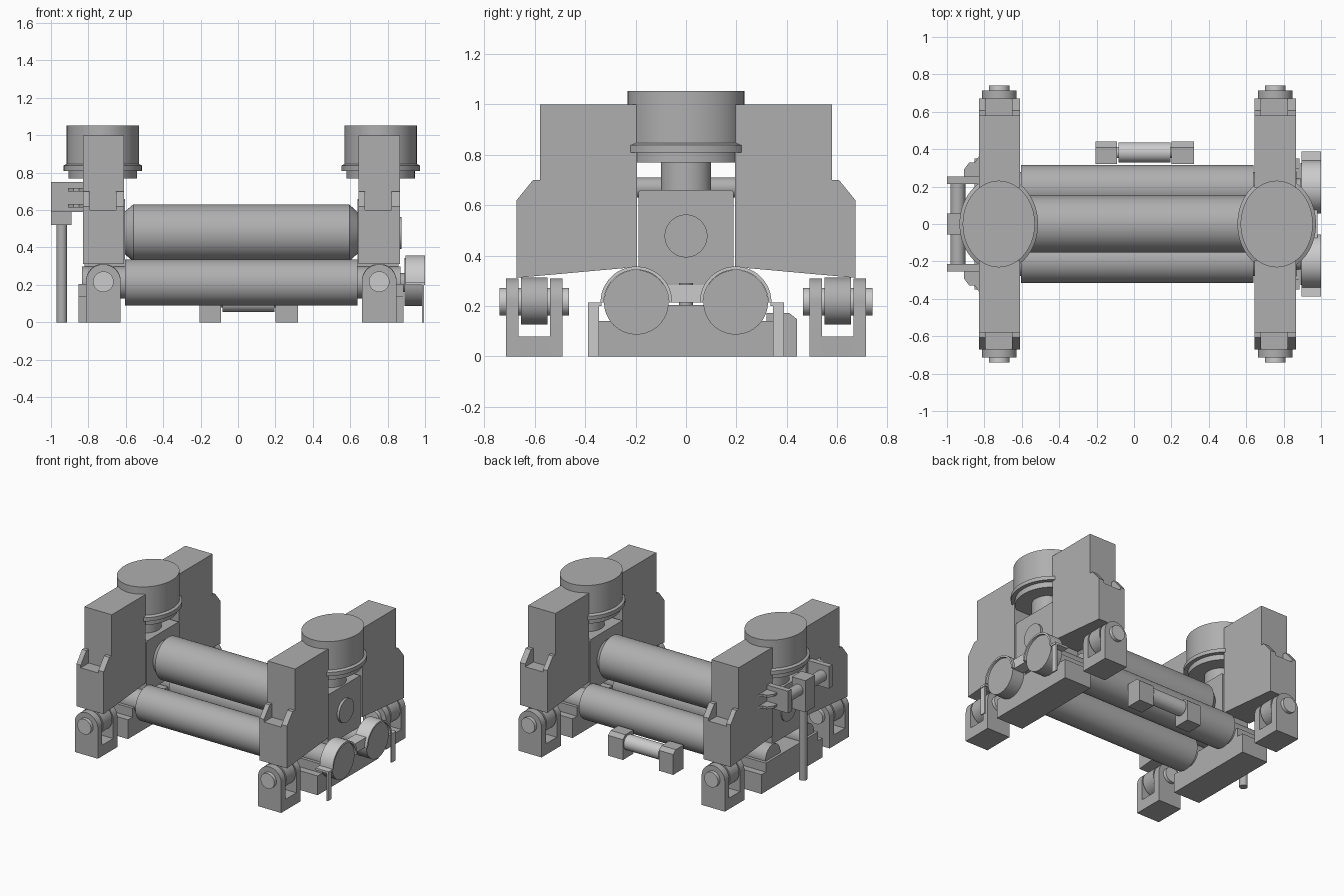
import bpy, bmesh, math
from mathutils import Vector

if "Cube" in bpy.data.objects:
    bpy.data.objects.remove(bpy.data.objects["Cube"])

# painted steel for most parts; bare light parts keep the default grey
steel = bpy.data.materials.new("dark_steel")
steel.diffuse_color = (.43, .43, .43, 1)
steel.use_nodes = True
steel.node_tree.nodes["Principled BSDF"].inputs["Base Color"].default_value = steel.diffuse_color
LIGHT = ("foot_pin", "disc_cover", "cover_flange", "cover_strap", "cover_bridge", "pedestal_roller")


def finish(name, bm, smooth=False):
    bmesh.ops.recalc_face_normals(bm, faces=bm.faces)
    me = bpy.data.meshes.new(name)
    bm.to_mesh(me)
    bm.free()
    if name not in LIGHT:
        me.materials.append(steel)
    ob = bpy.data.objects.new(name, me)
    bpy.context.collection.objects.link(ob)
    if smooth:
        bpy.ops.object.select_all(action='DESELECT')
        ob.select_set(True)
        bpy.context.view_layer.objects.active = ob
        bpy.ops.object.shade_smooth_by_angle(angle=math.radians(30))
    return ob


def prism(name, pts, a, b, axis='x', smooth=False):
    """Extrude a closed profile from a to b: (y,z) for x, (x,z) for y, (x,y) for z."""
    place = {'x': lambda p, t: (t, p[0], p[1]),
             'y': lambda p, t: (p[0], t, p[1]),
             'z': lambda p, t: (p[0], p[1], t)}[axis]
    bm = bmesh.new()
    f = bm.faces.new([bm.verts.new(place(p, a)) for p in pts])
    ext = bmesh.ops.extrude_face_region(bm, geom=[f])
    move = Vector(place((0, 0), b - a))
    bmesh.ops.translate(bm, vec=move, verts=[v for v in ext['geom'] if isinstance(v, bmesh.types.BMVert)])
    return finish(name, bm, smooth)


def box(name, x, y, z):
    return prism(name, [(x[0], y[0]), (x[1], y[0]), (x[1], y[1]), (x[0], y[1])], z[0], z[1], 'z')


def turned(name, prof, c, axis, sy=1.0, n=64):
    """Solid of revolution from (position, radius) pairs; sy stretches it in y."""
    bm = bmesh.new()
    rings = []
    for t, r in prof:
        ring = []
        for i in range(n):
            a = 2 * math.pi * i / n
            u, v = r * math.cos(a), r * math.sin(a)
            co = {'x': (t, c[0] + u, c[1] + v), 'y': (c[0] + u, t, c[1] + v),
                  'z': (c[0] + u, c[1] + v * sy, t)}[axis]
            ring.append(bm.verts.new(co))
        rings.append(ring)
    for p, q in zip(rings, rings[1:]):
        for i in range(n):
            j = (i + 1) % n
            bm.faces.new((p[i], p[j], q[j], q[i]))
    bm.faces.new(rings[0])
    bm.faces.new(rings[-1])
    return finish(name, bm, True)


def arc(cx, cz, r, a0, a1, n=24):
    return [(cx + r * math.cos(math.radians(a0 + (a1 - a0) * i / n)),
             cz + r * math.sin(math.radians(a0 + (a1 - a0) * i / n))) for i in range(n + 1)]


# bending rollers with their shafts
turned("upper_roller", [(-.83, .085), (-.61, .085), (-.61, .11), (-.56, .152), (.595, .152), (.64, .11),
                        (.64, .085), (.875, .085)], (0, .478), 'x')
for s in (-1, 1):
    turned("lower_roller", [(-.835, .085), (-.605, .085), (-.605, .123), (.64, .123), (.64, .085), (.868, .085),
                            (.868, .05), (.9, .05)], (s * .193, .213), 'x')

# two end stands
core = [(.194, 1), (.58, 1), (.58, .6), (.672, .6), (.672, .312), (.194, .355)]
ear = [(.58, .6), (.58, .7), (.607, .7), (.672, .62), (.672, .6)]
for cx, side in ((-.72, -1), (.755, 1)):
    x0, x1 = cx - .11, cx + .11
    # bearing block and hydraulic press cylinder
    i0, i1 = sorted((cx - side * .116, cx + side * .102))
    prism("bearing_block", [(-.188, .29), (.188, .29), (.188, .652), (.18, .66), (-.18, .66), (-.188, .652)], i0, i1)
    turned("press_cylinder", [(.66, .083), (.77, .083), (.77, .183), (.81, .183), (.81, .21), (.838, .21),
                              (.847, .193), (1.053, .193)], (-.723 if side < 0 else .763, 0), 'z', 1.2)
    # base beam carrying the lower rollers
    b0, b1 = (-.853, -.64) if side < 0 else (.668, .886)
    box("base_beam", (b0, b1), (-.35, .35), (0, .14))
    box("lower_bearing", (b0, b1), (-.3, .3), (.14, .205))
    for s in (-1, 1):
        prism("stand_column", [(s * y, z) for y, z in core], x0, x1)
        for e0, e1 in ((x0, x0 + .035), (x1 - .043, x1)):
            prism("column_ear", [(s * y, z) for y, z in ear], e0, e1)
        # hinged foot: clevis, eye and pin
        fork = [(cx + .093, 0)] + arc(cx, .217, .093, 0, 180) + [(cx - .093, 0)]
        for y in (.49, .665):
            prism("foot_cheek", fork, s * y, s * (y + .05), 'y', True)
        box("foot_base", (cx - .093, cx + .093), sorted((s * .54, s * .665)), (0, .08))
        turned("foot_eye", [(s * .55, .093), (s * .655, .093)], (cx, .22), 'y')
        turned("foot_pin", [(s * .465, .055), (s * .74, .055)], (cx, .217), 'y')

# drive discs and their cover on the right end
for s in (-1, 1):
    turned("drive_disc", [(.89, .128), (.985, .128)], (s * .197, .215), 'x')
    prism("disc_cover", arc(s * .197, .215, .142, 0, 180) + arc(s * .197, .215, .129, 180, 0),
          .895, 1.0, 'x', True)
    box("cover_flange", (.895, 1.0), sorted((s * .335, s * .388)), (.2, .215))
    box("cover_strap", (.985, .995), sorted((s * .345, s * .388)), (0, .2))
box("cover_bridge", (.895, .98), (-.1, .1), (.215, .285))

# control arm on the left end
turned("control_rod", [(-.23, .04), (.23, .04)], (-.942, .67), 'y')
box("control_head", (-1.0, -.89), (-.055, .055), (.52, .75))
turned("control_post", [(0, .028), (.53, .028)], (-.942, 0), 'z')
for s in (-1, 1):
    box("rod_bracket", (-1.0, -.825), sorted((s * .215, s * .255)), (.59, .75))
    for z in (.615, .7):
        prism("bracket_prong", [(-.825, s * .25), (-.91, s * .25), (-.91, s * .29), (-.88, s * .33),
                                (-.85, s * .33), (-.83, s * .36), (-.825, s * .36)], z, z + .018, 'z')

# roller between two pedestals at the back
for a, b in ((-.205, -.09), (.2, .32)):
    prism("pedestal", [(.32, 0), (.44, 0), (.44, .148), (.41, .172), (.32, .172)], a, b)
turned("pedestal_roller", [(-.1, .03), (-.083, .03), (-.083, .054), (.195, .054), (.195, .03), (.21, .03)],
       (.383, .11), 'x')
